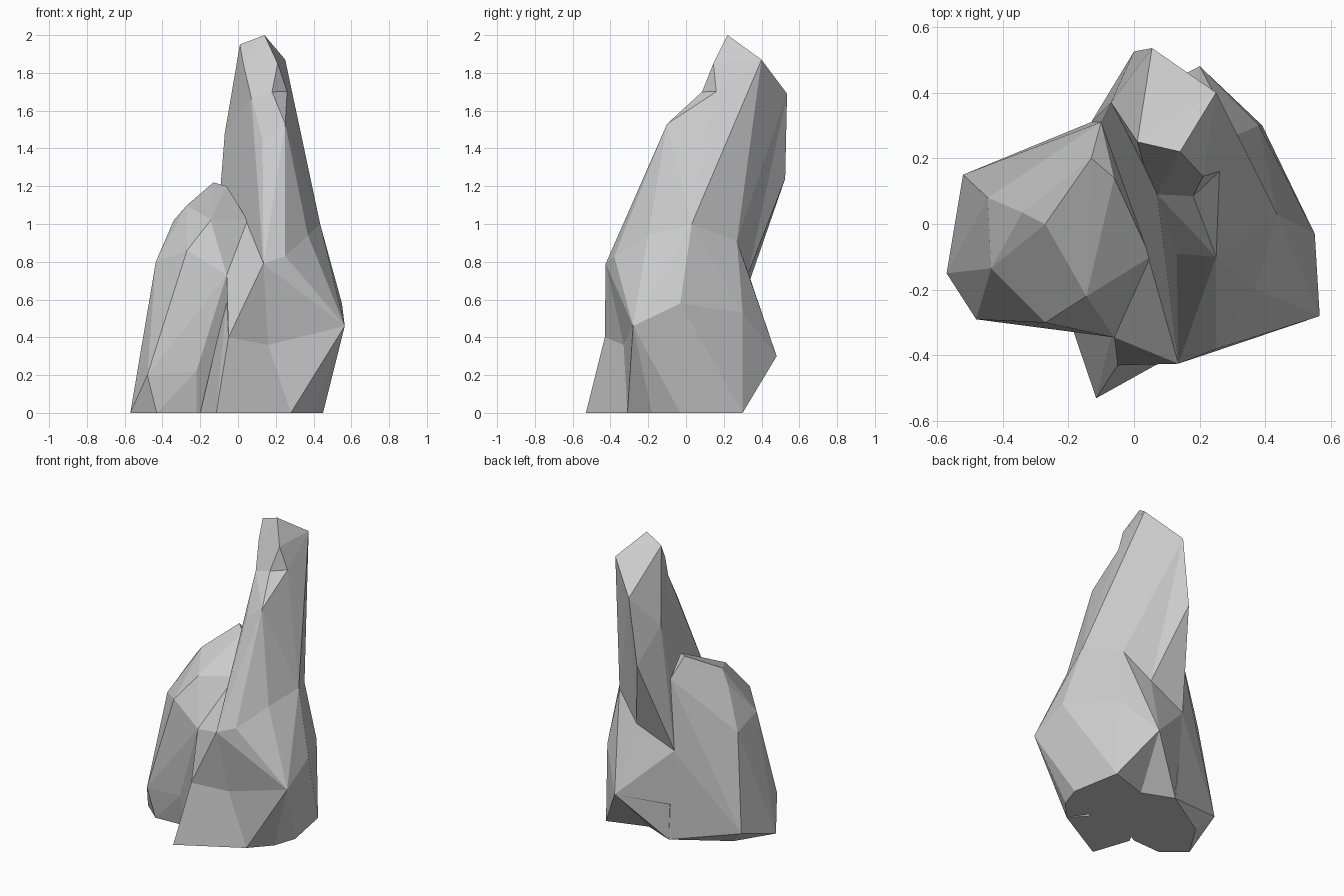
import bpy
import bmesh
from math import radians


def chunk(name, points):
    """Faceted rock chunk: the convex skin around a few corner points."""
    bm = bmesh.new()
    for p in points:
        bm.verts.new(p)
    bmesh.ops.convex_hull(bm, input=bm.verts[:])
    loose = [v for v in bm.verts if not v.link_faces]
    bmesh.ops.delete(bm, geom=loose, context='VERTS')
    bmesh.ops.dissolve_limit(bm, angle_limit=radians(3),
                             verts=bm.verts[:], edges=bm.edges[:])
    bmesh.ops.recalc_face_normals(bm, faces=bm.faces[:])
    mesh = bpy.data.meshes.new(name)
    bm.to_mesh(mesh)
    bm.free()
    obj = bpy.data.objects.new(name, mesh)
    bpy.context.collection.objects.link(obj)
    return obj


# Corners shared by neighbouring chunks
prow = (.135, -.425, .79)
knee = (-.05, -.43, .40)
dent = (.16, -.33, .36)
crest = (.055, .535, 1.69)
heel = (.20, .48, .30)
waist = [prow, (.25, -.38, .83), (.37, -.20, .94),
         (.435, .03, 1.0), (.31, .27, .91), (.14, .33, .74), (-.13, .31, .62)]
neck = [(.07, .09, 1.67), (.18, .085, 1.70), (.26, .16, 1.70),
        (.25, .40, 1.87), crest]
belly = [(-.06, -.345, .73), (-.27, -.30, .86), (-.435, -.135, .80),
         (-.445, .08, .74), (-.25, .12, .92), (-.10, .31, 1.10)]

# Tall spire leaning back
chunk("spire", waist + neck[:3] + [
    (.25, .40, 1.87), crest, (.13, -.09, 1.45), (.25, -.10, 1.53),
    (-.07, .37, 1.48), (-.02, .23, 1.40), (-.10, .31, 1.10), (.05, -.10, 1.02)])

# Rib down the back of the spire
chunk("back_rib", [
    crest, (0, .525, 1.24), (.14, .33, .74), (-.10, .31, 1.10),
    (-.13, .31, .62), (-.07, .37, 1.48), (.10, .20, 1.20)])

# Tip of the spire
chunk("peak", neck + [
    (.03, .18, 1.84), (.21, .145, 1.85), (.14, .22, 2.0), (.01, .25, 1.95),
    (-.07, .37, 1.48)])

# Wide base under the spire
chunk("base", waist + [
    (.55, -.03, .58), (.565, -.28, .46), (.38, .30, .53), heel,
    (-.10, .31, .25), dent, (-.05, -.20, .40), (.40, -.18, 0),
    (.45, -.03, 0), (.39, .30, 0), (.165, .20, 0), (-.08, .15, 0), (0, -.20, 0)])
chunk("back_heel", [
    heel, (.165, .20, 0), (-.08, .30, 0), (-.10, .31, .25), (-.13, .31, .62),
    (.14, .33, .74), (-.15, 0, 0), (.165, 0, 0)])

# Foot jutting out at the front, and the corner to its right
chunk("front_foot", [
    (-.115, -.53, 0), knee, dent, (.28, -.31, 0), (.10, -.10, 0),
    (-.10, -.10, 0), (-.20, -.28, 0), (-.06, -.30, .60)])
chunk("front_corner", [
    (.28, -.31, 0), (.565, -.28, .46), dent, (.40, -.18, 0), (.15, -.10, 0)])

# Saddle joining the spire to the boulder at the front
chunk("saddle", [
    (.05, -.10, 1.02), (-.06, -.345, .73), prow, knee, dent, (.15, .05, .60)])

# Boulder leaning against the left side: upper and lower half
chunk("shoulder_top", belly + [
    (-.06, .14, 1.20), (.05, -.10, 1.02), (-.145, -.22, 1.02),
    (-.27, 0, 1.10), (-.13, .20, 1.22), (-.34, .035, 1.02)])
chunk("shoulder", belly + [
    (.05, -.10, 1.02), (-.31, .22, .60), (-.13, .31, .61), (-.10, .31, .25),
    (-.52, .15, .10), (-.54, -.10, .15), (-.48, -.29, .20), (-.22, -.31, .22),
    (-.57, -.15, 0), (-.43, -.27, 0), (-.22, -.26, 0), (-.42, .09, 0),
    (-.24, .15, 0), (-.08, .30, 0), (0, -.15, 0)])
